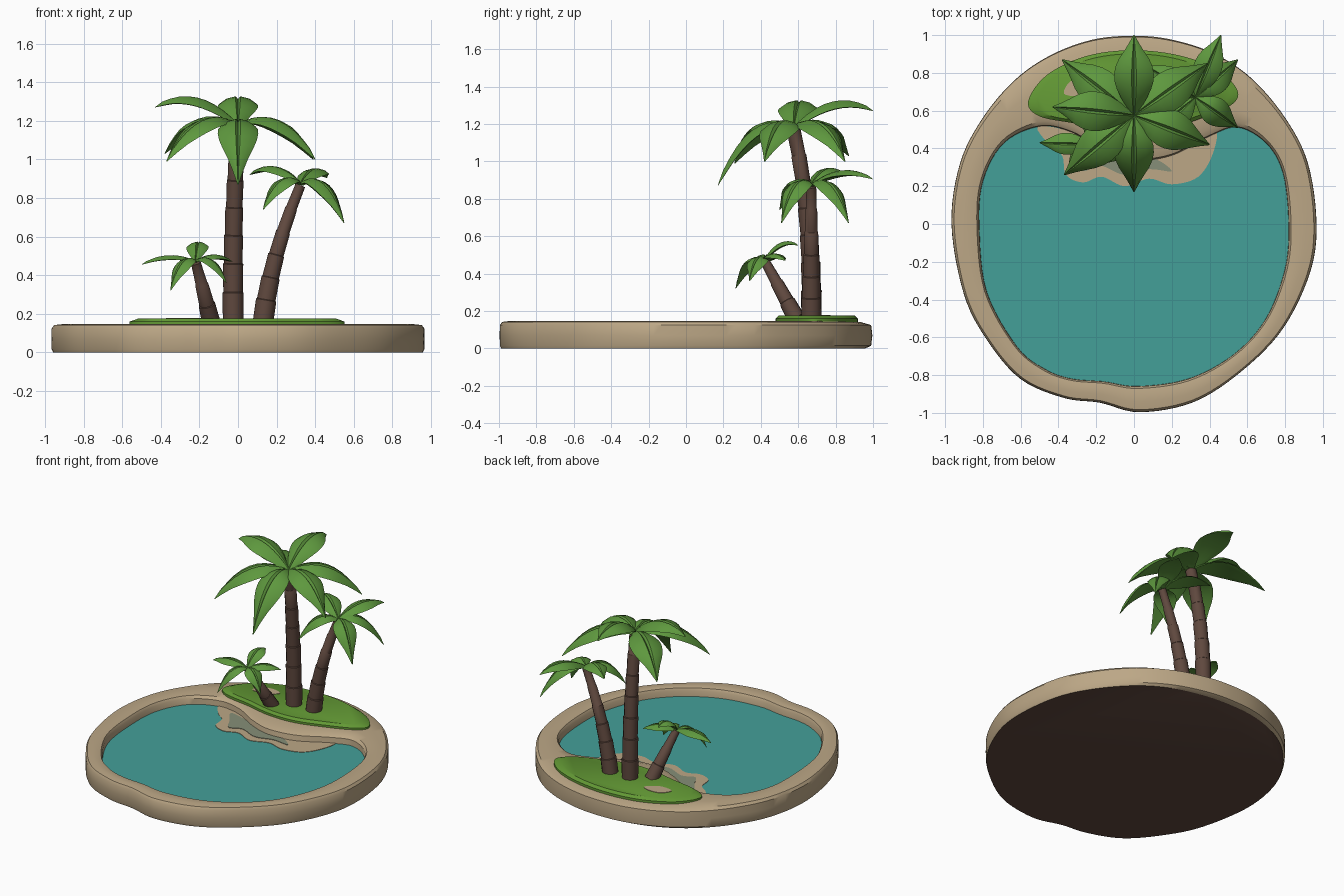
import bpy, bmesh, math
from mathutils import Vector

if "Cube" in bpy.data.objects:
    bpy.data.objects.remove(bpy.data.objects["Cube"])


def material(name, srgb):
    lin = [((c / 255 + 0.055) / 1.055) ** 2.4 for c in srgb]
    m = bpy.data.materials.new(name)
    m.diffuse_color = (*lin, 1)
    m.use_nodes = True
    m.node_tree.nodes["Principled BSDF"].inputs["Base Color"].default_value = m.diffuse_color
    return m


SAND = material("sand", (188, 167, 134))
WATER = material("water", (68, 160, 153))
SHALLOW = material("shallow_water", (134, 143, 120))
GRASS = material("grass_green", (98, 152, 52))
LEAF = material("leaf_green", (94, 152, 62))
BROWN = material("bark_brown", (95, 72, 62))


def spline(points, sub=6):
    """Closed Catmull-Rom loop through 2D points."""
    pts, out, n = [Vector(p) for p in points], [], len(points)
    for i in range(n):
        a, b, c, d = (pts[(i + k) % n] for k in (-1, 0, 1, 2))
        for s in range(sub):
            t = s / sub
            out.append(0.5 * (2 * b + (c - a) * t + (2 * a - 5 * b + 4 * c - d) * t * t
                              + (3 * b - a - 3 * c + d) * t ** 3))
    return out


def loft(name, rings, mats, angle=35, cap_start=True, cap_end=True):
    """Skin closed rings of 3D points; first cap uses the last material."""
    bm = bmesh.new()
    vs = [[bm.verts.new(p) for p in r] for r in rings]
    n = len(vs[0])
    for r0, r1 in zip(vs, vs[1:]):
        for i in range(n):
            j = (i + 1) % n
            bm.faces.new((r0[i], r0[j], r1[j], r1[i]))
    if cap_start:
        bm.faces.new(vs[0][::-1]).material_index = len(mats) - 1
    if cap_end:
        bm.faces.new(vs[-1])
    bmesh.ops.recalc_face_normals(bm, faces=bm.faces)
    me = bpy.data.meshes.new(name)
    bm.to_mesh(me)
    bm.free()
    ob = bpy.data.objects.new(name, me)
    bpy.context.collection.objects.link(ob)
    for m in mats:
        me.materials.append(m)
    bpy.ops.object.select_all(action='DESELECT')
    ob.select_set(True)
    bpy.context.view_layer.objects.active = ob
    bpy.ops.object.shade_smooth_by_angle(angle=math.radians(angle))
    return ob


def plate(name, loop, z0, z1, mat, bevel=0.0):
    """Flat slab from a 2D loop, optionally with a sloped shoulder."""
    c = sum(loop, Vector((0, 0))) / len(loop)
    rings = [[(p.x, p.y, z0) for p in loop]]
    if bevel:
        rings.append([(p.x, p.y, z0 + (z1 - z0) * 0.55) for p in loop])
    top = [c + (p - c) * (1 - bevel) for p in loop]
    rings.append([(p.x, p.y, z1) for p in top])
    return loft(name, rings, [mat])


# Sand rim with brown underside
outer = spline([(.965, 0), (.92, .32), (.8, .56), (.62, .77), (.42, .9), (.2, .97), (0, .99),
                (-.22, .97), (-.44, .89), (-.63, .76), (-.8, .56), (-.92, .32), (-.965, 0),
                (-.9, -.37), (-.78, -.61), (-.6, -.82), (-.37, -.92), (-.18, -.945), (.03, -.995),
                (.32, -.94), (.58, -.77), (.79, -.55), (.93, -.26)])
inner = spline([(.82, 0), (.79, .27), (.7, .43), (.55, .515), (.4, .47), (.2, .37), (0, .345),
                (-.17, .4), (-.33, .49), (-.5, .52), (-.69, .43), (-.8, .23), (-.82, -.02),
                (-.78, -.36), (-.62, -.65), (-.47, -.77), (-.33, -.82), (-.16, -.835), (.02, -.86),
                (.29, -.82), (.53, -.69), (.7, -.5), (.8, -.24)])
section = [(0.05, 0), (0, .015), (-0.01, .07), (0, .125), (.09, .142),
           (.4, .147), (.7, .147), (.92, .142), (1, .125), (1.02, .06)]
rings = [[(*o.lerp(i, t), z) for o, i in zip(outer, inner)] for t, z in section]
loft("sand_rim", rings, [SAND, BROWN], cap_end=False)

# Pond and the shallow beach beside the grass
plate("water", [p * 1.005 for p in inner], 0.05, 0.085, WATER)
plate("beach", spline([(-.5, .52), (-.45, .42), (-.38, .36), (-.36, .26), (-.27, .22), (-.17, .25),
                       (-.05, .2), (.08, .24), (.2, .21), (.34, .25), (.42, .38), (.42, .5),
                       (.2, .42), (0, .4), (-.2, .46)]), 0.082, 0.088, SAND)
plate("shallow_patch", spline([(-.38, .47), (-.32, .36), (-.27, .28), (-.18, .31), (-.05, .26),
                               (.08, .29), (.2, .28), (.1, .35), (-.05, .36), (-.2, .42)]),
      0.084, 0.091, SHALLOW)

# Grass island with a bare sand spot
plate("grass", spline([(-.56, .65), (-.5, .57), (-.3, .53), (-.1, .485), (.1, .485), (.3, .54),
                       (.5, .62), (.55, .7), (.45, .81), (.25, .89), (0, .92), (-.25, .89),
                       (-.46, .79)]), 0.14, 0.176, GRASS, 0.08)
plate("bare_spot", spline([(-.37, .69), (-.27, .68), (-.19, .74), (-.24, .77), (-.33, .76)]),
      0.173, 0.179, SAND)


def trunk(name, base, ctrl, top, r0, r1, segments):
    """Curved trunk of stacked, slightly flared segments."""
    b, c, t = Vector(base), Vector(ctrl), Vector(top)
    rings = []
    for i in range(segments):
        for k, flare in ((0, 0.95), (1, 1.04)):
            s = (i + k * 0.97) / segments
            p = b * (1 - s) ** 2 + c * 2 * s * (1 - s) + t * s * s
            d = ((c - b) * (1 - s) + (t - c) * s).normalized()
            u = d.cross(Vector((0, 1, 0))).normalized()
            v = d.cross(u)
            r = (r0 + (r1 - r0) * s) * flare
            rings.append([p + r * (math.cos(a) * u + math.sin(a) * v)
                          for a in (2 * math.pi * j / 12 for j in range(12))])
    loft(name, rings, [BROWN], 40)


# Leaf cross-section: (side, height) with a groove along the midrib
LEAF_SECTION = [(-1, -.35), (-.6, .32), (-.12, .6), (0, .25), (.12, .6), (.6, .32),
                (1, -.35), (.55, -.42), (0, -.3), (-.55, -.42)]
WIDTHS = [.22, .42, .66, .86, .98, 1, .93, .76, .5, .26, .03]


def leaf(name, start, tip, width, lift):
    """Puffy pointed leaf arching from the crown to its tip."""
    a, e = Vector(start), Vector(tip)
    c = a.lerp(e, 0.52)
    c.z = max(a.z, e.z) + lift
    side = Vector((a.y - e.y, e.x - a.x, 0)).normalized()
    rings = []
    for i, w in enumerate(WIDTHS):
        s = i / (len(WIDTHS) - 1)
        p = a * (1 - s) ** 2 + c * 2 * s * (1 - s) + e * s * s
        d = ((c - a) * (1 - s) + (e - c) * s).normalized()
        up = d.cross(side)
        h = width * 0.42 * (0.3 + 0.7 * w) * min(1, w * 4)
        rings.append([p + side * x * w * width + up * y * h for x, y in LEAF_SECTION])
    loft(name, rings, [LEAF], 40)


def palm(name, base, ctrl, crown, r0, r1, segments, width, lift, tips):
    trunk(name + "_trunk", base, ctrl, crown, r0, r1, segments)
    for i, tip in enumerate(tips):
        leaf(f"{name}_leaf_{i + 1}", crown, tip, width, lift)


# Three palms
palm("tall_palm", (-.025, .67, .16), (-.03, .68, .7), (0, .575, 1.17), .056, .036, 7, .105, .1,
     [(0, 1.0, 1.27), (.39, .85, 1.0), (.4, .42, 1.0), (0, .17, .87),
      (-.37, .26, .99), (-.43, .62, 1.27), (-.38, .87, 1.03)])
palm("leaning_palm", (.13, .67, .16), (.17, .67, .5), (.325, .67, .87), .056, .025, 6, .075, .075,
     [(.46, 1.0, .905), (.55, .87, .67), (.55, .51, .67), (.13, .5, .74), (.06, .84, .92)])
palm("small_palm", (-.14, .59, .16), (-.17, .52, .29), (-.22, .42, .47), .05, .024, 3, .058, .045,
     [(-.5, .43, .455), (-.35, .265, .32), (-.06, .34, .36), (-.03, .53, .47), (-.2, .6, .55)])
